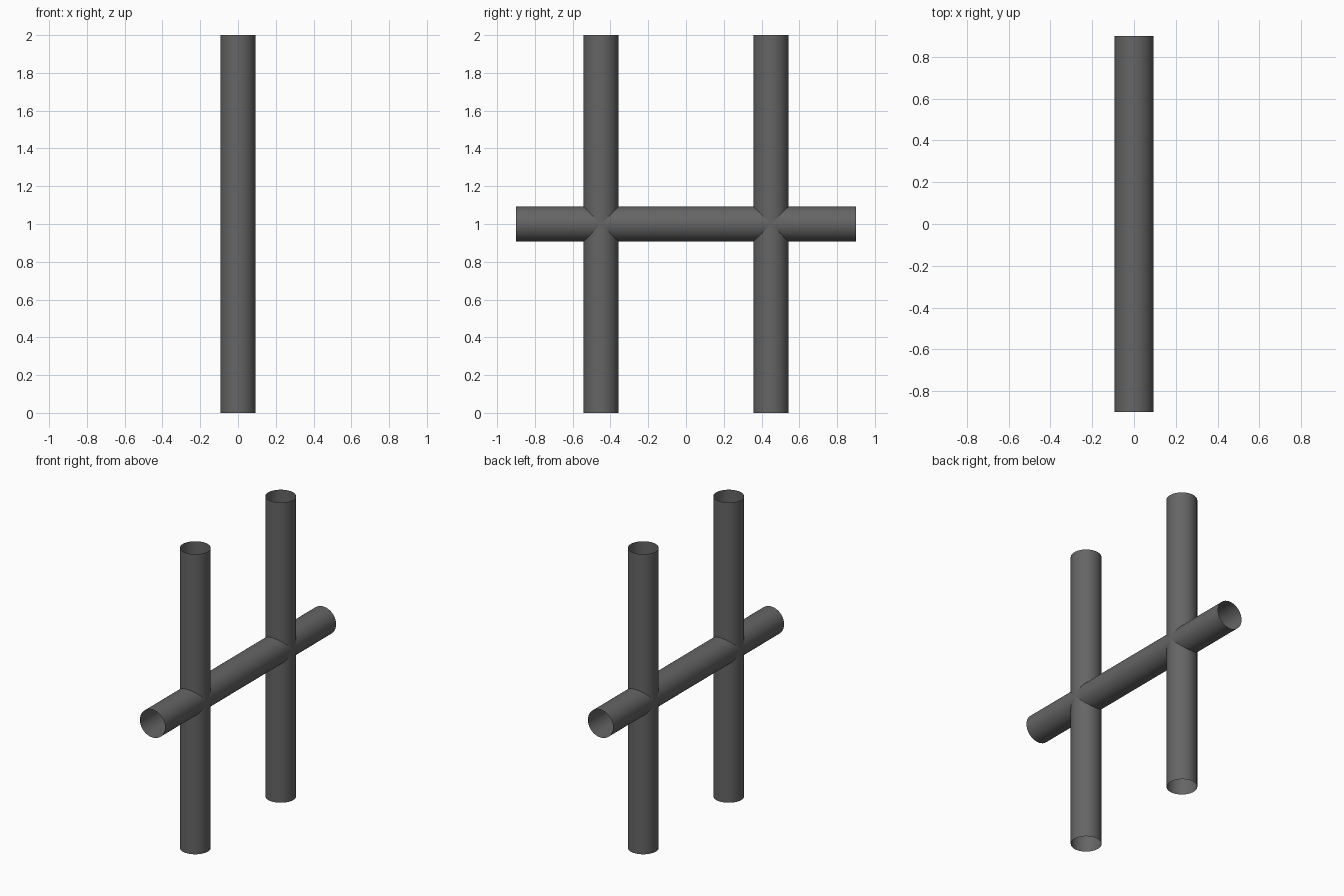
import bpy
import math

if "Cube" in bpy.data.objects:
    bpy.data.objects.remove(bpy.data.objects["Cube"])

RADIUS = 0.093

dark = bpy.data.materials.new("dark_grey")
dark.diffuse_color = (0.13, 0.13, 0.13, 1)
dark.use_nodes = True
dark.node_tree.nodes["Principled BSDF"].inputs["Base Color"].default_value = dark.diffuse_color


def pipe(name, location, length, rotation=(0, 0, 0)):
    """Open-ended, thin-walled round pipe."""
    bpy.ops.mesh.primitive_cylinder_add(
        vertices=48, radius=RADIUS, depth=length, end_fill_type='NOTHING',
        location=location, rotation=rotation)
    obj = bpy.context.object
    obj.name = name
    obj.data.materials.append(dark)
    bpy.ops.object.shade_smooth_by_angle()
    return obj


# Two upright pipes
for side, y in (("front", -0.45), ("back", 0.45)):
    pipe(side + "_upright_pipe", (0, y, 1), 2.0)

# Cross pipe running through both uprights
pipe("cross_pipe", (0, 0, 1), 1.8, (math.pi / 2, 0, 0))
